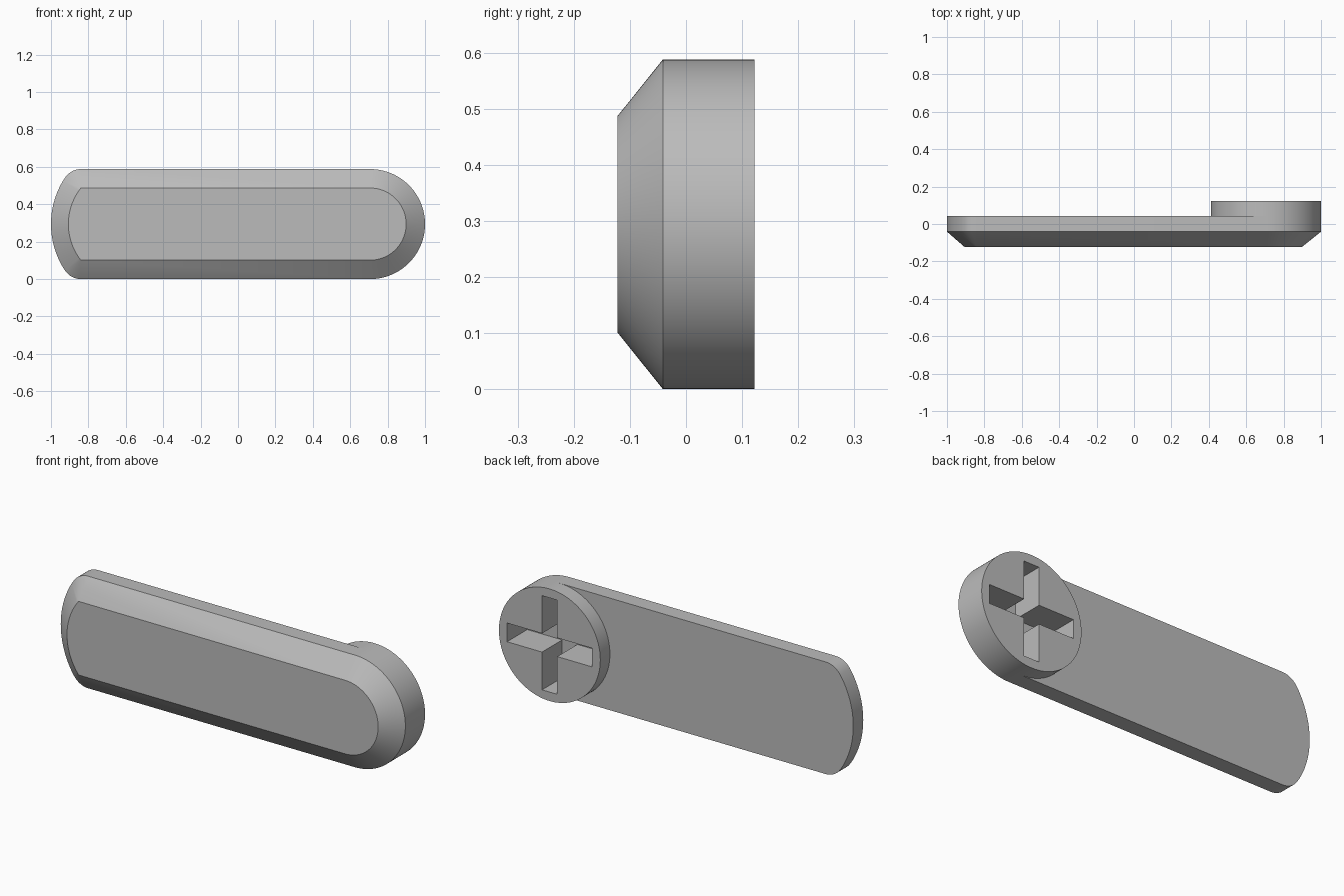
import bpy, bmesh, math

if "Cube" in bpy.data.objects:
    bpy.data.objects.remove(bpy.data.objects["Cube"])

R, IN = 0.294, 0.101            # end radius, bevel inset
CX, CZ = 1 - R, R               # centre of the round end
Y_FRONT, Y_BEVEL, Y_BACK, Y_BOSS = -0.122, -0.041, 0.042, 0.122

grey = bpy.data.materials.new("plain grey")
grey.diffuse_color = (0.5, 0.5, 0.5, 1)
grey.use_nodes = True
grey.node_tree.nodes["Principled BSDF"].inputs["Base Color"].default_value = grey.diffuse_color


def arc(cx, cz, r, a0, a1, n):
    return [(cx + r * math.cos(a0 + (a1 - a0) * i / n),
             cz + r * math.sin(a0 + (a1 - a0) * i / n)) for i in range(n + 1)]


def loft(name, sections):
    """Skin matching (y, outline) sections and cap both ends."""
    bm = bmesh.new()
    rings = [[bm.verts.new((x, y, CZ + z)) for x, z in pts] for y, pts in sections]
    n = len(rings[0])
    for a, b in zip(rings, rings[1:]):
        for i in range(n):
            j = (i + 1) % n
            bm.faces.new((a[i], a[j], b[j], b[i]))
    bm.faces.new(rings[0][::-1])
    bm.faces.new(rings[-1])
    bmesh.ops.remove_doubles(bm, verts=bm.verts, dist=1e-5)
    bmesh.ops.recalc_face_normals(bm, faces=bm.faces)
    mesh = bpy.data.meshes.new(name)
    bm.to_mesh(mesh)
    bm.free()
    mesh.materials.append(grey)
    ob = bpy.data.objects.new(name, mesh)
    bpy.context.collection.objects.link(ob)
    return ob


# Outlines: round right end, shallow bowed left end with rounded corners
KX, KZ = -0.84, R - IN          # corner centre
OX, IX, I_APEX = -0.55, -0.596, -0.907
a = math.atan2(KZ, KX - OX)
b = math.atan2(KZ, KX - IX)
q, t = math.pi / 2, 2 * math.pi
outer = (arc(CX, 0, R, -q, q, 64) + arc(KX, KZ, IN, q, a, 10)
         + arc(OX, 0, 1 + OX, a, t - a, 24)[1:-1]
         + arc(KX, -KZ, IN, t - a, 3 * q, 10))
inner = (arc(CX, 0, R - IN, -q, q, 64) + [(KX, KZ)] * 11
         + arc(IX, 0, IX - I_APEX, b, t - b, 24)[1:-1]
         + [(KX, -KZ)] * 11)

# Bevelled handle plate and round boss on its back
plate = loft("handle_plate", [(Y_FRONT, inner), (Y_BEVEL, outer), (Y_BACK, outer)])
circle = arc(CX, 0, R, -q, 3 * q, 128)[:-1]
boss = loft("round_boss", [(Y_BACK, circle), (Y_BOSS, circle)])

# Cross-shaped socket cut through the boss into the plate
w, h, L = 0.044, 0.049, 0.247
cross = [(L, -h), (L, h), (w, h), (w, L), (-w, L), (-w, h),
         (-L, h), (-L, -h), (-w, -h), (-w, -L), (w, -L), (w, -h)]
cross = [(CX + x, z) for x, z in cross]
cutter = loft("socket_cutter", [(-0.045, cross), (0.2, cross)])
cutter.hide_render = True

for ob in (plate, boss):
    mod = ob.modifiers.new("socket", 'BOOLEAN')
    mod.operation = 'DIFFERENCE'
    mod.solver = 'EXACT'
    mod.object = cutter
    bpy.ops.object.select_all(action='DESELECT')
    ob.select_set(True)
    bpy.context.view_layer.objects.active = ob
    bpy.ops.object.modifier_apply(modifier=mod.name)
    bpy.ops.object.shade_smooth_by_angle(angle=math.radians(30))

bpy.data.objects.remove(cutter)
